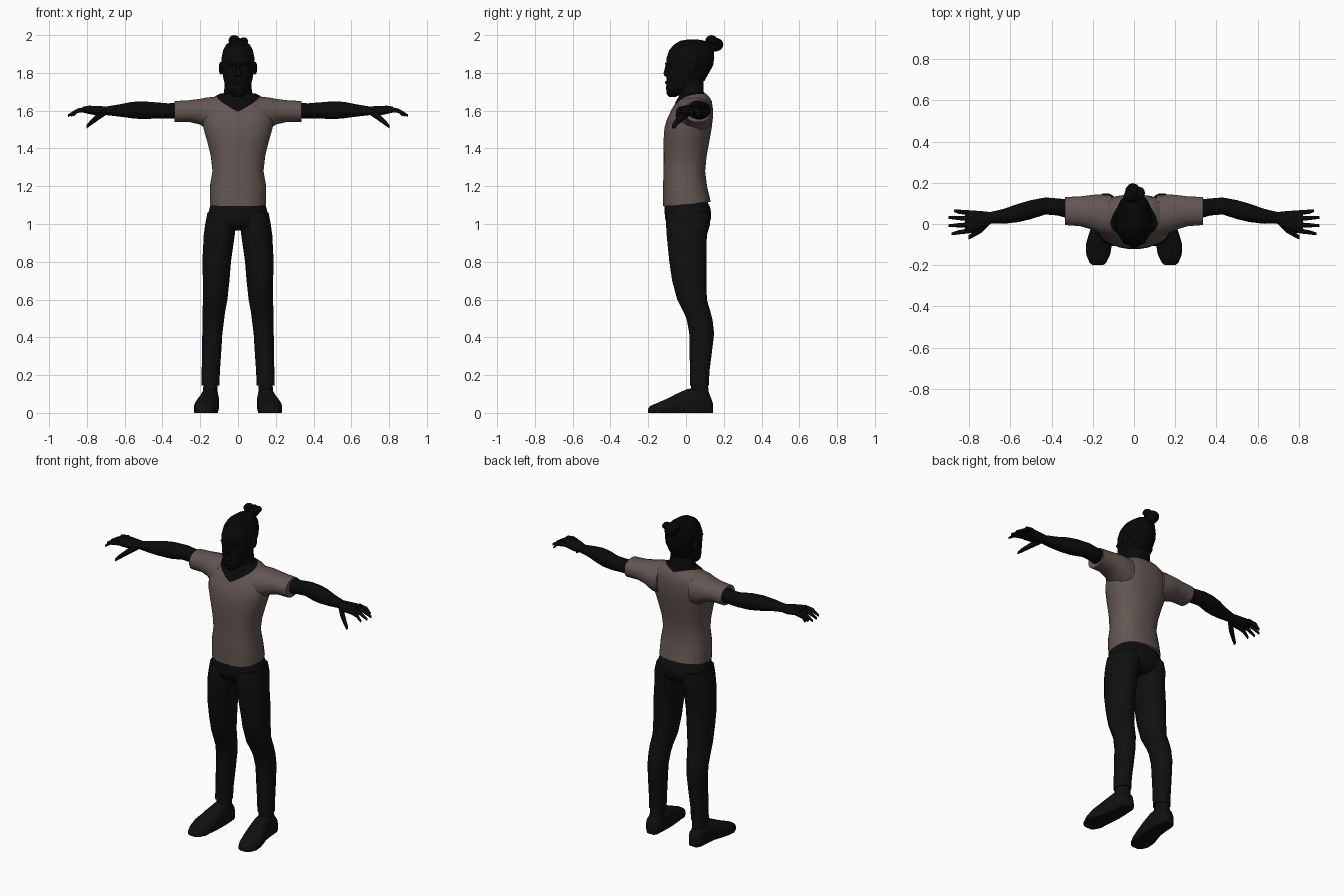
import bpy
import bmesh
import math
from mathutils import Vector

default_cube = bpy.data.objects.get("Cube")
if default_cube:
    bpy.data.objects.remove(default_cube, do_unlink=True)


def make_material(name, red, green, blue):
    material = bpy.data.materials.new(name)
    material.use_nodes = True
    colour = (red, green, blue, 1)
    material.diffuse_color = colour
    shader = material.node_tree.nodes["Principled BSDF"]
    shader.inputs["Base Color"].default_value = colour
    return material


SHIRT = make_material("brown shirt", .125, .094, .085)
SKIN = make_material("dark skin", .003, .003, .003)
HAIR = make_material("black hair", .002, .002, .002)
TROUSERS = make_material("black trousers", .005, .005, .005)
SHOES = make_material("black shoes", .005, .005, .005)


def finish(name, bm, materials):
    """Turn a bmesh into a smooth shaded object."""
    bmesh.ops.recalc_face_normals(bm, faces=bm.faces[:])
    mesh = bpy.data.meshes.new(name)
    bm.to_mesh(mesh)
    bm.free()
    for material in materials:
        mesh.materials.append(material)
    part = bpy.data.objects.new(name, mesh)
    bpy.context.collection.objects.link(part)
    bpy.ops.object.select_all(action="DESELECT")
    part.select_set(True)
    bpy.context.view_layer.objects.active = part
    bpy.ops.object.shade_smooth_by_angle(angle=math.radians(50))
    return part


def loft(axis, rings, sides=16, power=2.2, mirror=1):
    """Join rounded rings, each given as position and the bounds across it."""
    bm = bmesh.new()
    loops = []
    for position, low_a, high_a, low_b, high_b in rings:
        loop = []
        for step in range(sides):
            angle = math.tau * (step + .5) / sides
            cos, sin = math.cos(angle), math.sin(angle)
            u = math.copysign(abs(cos) ** (2 / power), cos)
            v = math.copysign(abs(sin) ** (2 / power), sin)
            a = (low_a + high_a) / 2 + u * (high_a - low_a) / 2
            b = (low_b + high_b) / 2 + v * (high_b - low_b) / 2
            point = {"x": (position, a, b), "y": (a, position, b), "z": (a, b, position)}[axis]
            loop.append(bm.verts.new((point[0] * mirror, point[1], max(point[2], 0))))
        loops.append(loop)
    for lower, upper in zip(loops, loops[1:]):
        for i in range(sides):
            j = (i + 1) % sides
            bm.faces.new((lower[i], lower[j], upper[j], upper[i]))
    bm.faces.new(loops[0])
    bm.faces.new(loops[-1])
    return bm


def centred(rings):
    """Rings from height, half width, front and back."""
    return [(z, -half, half, front, back) for z, half, front, back in rings]


def ball(name, centre, size, material):
    bm = bmesh.new()
    bmesh.ops.create_uvsphere(bm, u_segments=12, v_segments=8, radius=1)
    for vert in bm.verts:
        vert.co = Vector(centre) + vert.co * Vector(size)
    finish(name, bm, [material])


# Shirt body, with a slanted hem and the neckline cut in by two planes
torso = loft("z", centred([
    (1.105, .15, -.122, .132), (1.2, .15, -.122, .112), (1.28, .136, -.12, .102),
    (1.36, .145, -.12, .11), (1.44, .165, -.12, .125), (1.51, .185, -.115, .137),
    (1.56, .19, -.1, .143), (1.61, .18, -.075, .143), (1.65, .155, -.05, .137),
    (1.675, .125, -.035, .122), (1.692, .09, -.025, .105)]), sides=24, power=2.4)
for vert in torso.verts:
    if vert.co.z < 1.11:
        vert.co.z += .09 * vert.co.y
neck_planes = []
for side in (1, -1):
    front_point = Vector((0, -.08, 1.595))
    shoulder = Vector((side * .115, .03, 1.685))
    nape = Vector((0, .13, 1.675))
    normal = (shoulder - front_point).cross(nape - front_point)
    if normal.z < 0:
        normal.negate()
    neck_planes.append((front_point, normal))
    bmesh.ops.bisect_plane(torso, geom=torso.verts[:] + torso.edges[:] + torso.faces[:],
                           plane_co=front_point, plane_no=normal)
for face in torso.faces:
    middle = face.calc_center_median()
    if all((middle - point).dot(normal) > 0 for point, normal in neck_planes):
        face.material_index = 1
finish("shirt_body", torso, [SHIRT, SKIN])

# Hips
finish("trouser_hips", loft("z", centred([
    (1.13, .14, -.112, .11), (1.08, .153, -.116, .132), (1.03, .165, -.112, .134),
    (.99, .165, -.1, .12), (.965, .09, -.06, .08)]), sides=20, power=2.4), [TROUSERS])

# Neck
finish("neck", loft("z", centred([
    (1.64, .1, -.06, .12), (1.675, .088, -.04, .11), (1.7, .075, -.032, .095),
    (1.78, .07, -.04, .095)])), [SKIN])

# Head, with hair on the crown and back and a beard on the jaw
head = loft("z", centred([
    (1.673, .026, -.09, -.055), (1.69, .045, -.104, -.02), (1.72, .064, -.106, .05),
    (1.76, .076, -.104, .1), (1.8, .084, -.103, .123), (1.84, .088, -.106, .145),
    (1.88, .088, -.104, .151), (1.92, .08, -.09, .148), (1.95, .063, -.065, .13),
    (1.97, .036, -.03, .1), (1.977, .012, .01, .06)]), sides=20)
for face in head.faces:
    middle = face.calc_center_median()
    if middle.z > 1.9 or middle.y > .05 or middle.z < 1.74:
        face.material_index = 1
finish("head", head, [SKIN, HAIR])
finish("nose", loft("z", centred([
    (1.778, .012, -.105, -.08), (1.786, .021, -.118, -.08), (1.8, .015, -.12, -.08),
    (1.845, .008, -.108, -.08)]), sides=8), [SKIN])
finish("brow", loft("x", [
    (-.055, -.095, -.075, 1.838, 1.85), (0, -.112, -.08, 1.84, 1.858),
    (.055, -.095, -.075, 1.838, 1.85)], sides=8), [HAIR])
ball("lips", (0, -.1, 1.748), (.028, .012, .01), SKIN)

# Tied hair
ball("hair_bun", (-.005, .148, 1.95), (.04, .05, .038), HAIR)
ball("hair_bun_top", (-.02, .135, 1.972), (.03, .032, .028), HAIR)
ball("hair_bun_side", (.03, .15, 1.968), (.023, .03, .02), HAIR)

for side, label in ((1, "left"), (-1, "right")):
    ball(label + "_ear", (side * .09, .03, 1.825), (.012, .024, .034), SKIN)

    # Sleeve and arm
    finish(label + "_sleeve", loft("x", [
        (.11, -.06, .14, 1.48, 1.675), (.16, -.05, .145, 1.495, 1.672),
        (.2, -.03, .143, 1.525, 1.664), (.26, -.012, .135, 1.54, 1.656),
        (.335, -.006, .132, 1.538, 1.652)], mirror=side), [SHIRT])
    finish(label + "_arm", loft("x", [
        (.3, .02, .12, 1.555, 1.645), (.37, .04, .125, 1.558, 1.64),
        (.43, .045, .13, 1.558, 1.645), (.5, .022, .117, 1.553, 1.651),
        (.56, .008, .1, 1.558, 1.648), (.63, 0, .075, 1.568, 1.634),
        (.7, .002, .058, 1.576, 1.622)], sides=12, mirror=side), [SKIN])

    # Hand with four fingers and a thumb
    finish(label + "_palm", loft("x", [
        (.69, .002, .058, 1.576, 1.622), (.74, -.025, .064, 1.572, 1.626),
        (.79, -.046, .068, 1.582, 1.627), (.82, -.046, .068, 1.59, 1.622)],
        sides=12, mirror=side), [SKIN])
    for number, (root, tip, reach) in enumerate((
            (-.033, -.048, .885), (-.004, -.008, .9), (.026, .032, .9), (.055, .064, .872))):
        middle = (root + tip) / 2
        finish(f"{label}_finger_{number + 1}", loft("x", [
            (.8, root - .013, root + .013, 1.593, 1.622),
            (.85, middle - .011, middle + .011, 1.587, 1.612),
            (reach, tip - .007, tip + .007, 1.566, 1.581)], sides=8, mirror=side), [SKIN])
    finish(label + "_thumb", loft("x", [
        (.7, -.005, .035, 1.575, 1.61), (.74, -.044, -.004, 1.548, 1.59),
        (.78, -.066, -.038, 1.52, 1.552), (.802, -.076, -.054, 1.505, 1.525)],
        sides=8, mirror=side), [SKIN])

    # Trouser leg, given by its inner, outer, front and back edges
    finish(label + "_trouser_leg", loft("z", [
        (1.06, .01, .163, -.105, .125), (1, .008, .175, -.108, .13),
        (.94, .016, .183, -.104, .112), (.8, .036, .19, -.09, .11),
        (.7, .044, .187, -.075, .109), (.6, .055, .186, -.048, .112),
        (.53, .068, .19, -.012, .132), (.49, .073, .19, .004, .142),
        (.42, .082, .19, .016, .15), (.32, .088, .192, .018, .138),
        (.22, .095, .193, .02, .125), (.145, .098, .195, .02, .122)],
        mirror=side), [TROUSERS])

    # Ankle and shoe
    finish(label + "_ankle", loft("z", [
        (.06, .105, .188, .02, .128), (.17, .108, .184, .026, .115)],
        sides=12, mirror=side), [SHOES])
    finish(label + "_shoe", loft("y", [
        (.143, .12, .172, -.02, .05), (.125, .107, .19, -.03, .1),
        (.06, .1, .198, -.03, .138), (0, .1, .203, -.03, .125),
        (-.05, .102, .22, -.03, .102), (-.1, .106, .235, -.03, .076),
        (-.15, .115, .232, -.03, .054), (-.188, .134, .216, -.02, .038),
        (-.2, .15, .2, -.01, .024)], power=2.5, mirror=side), [SHOES])
